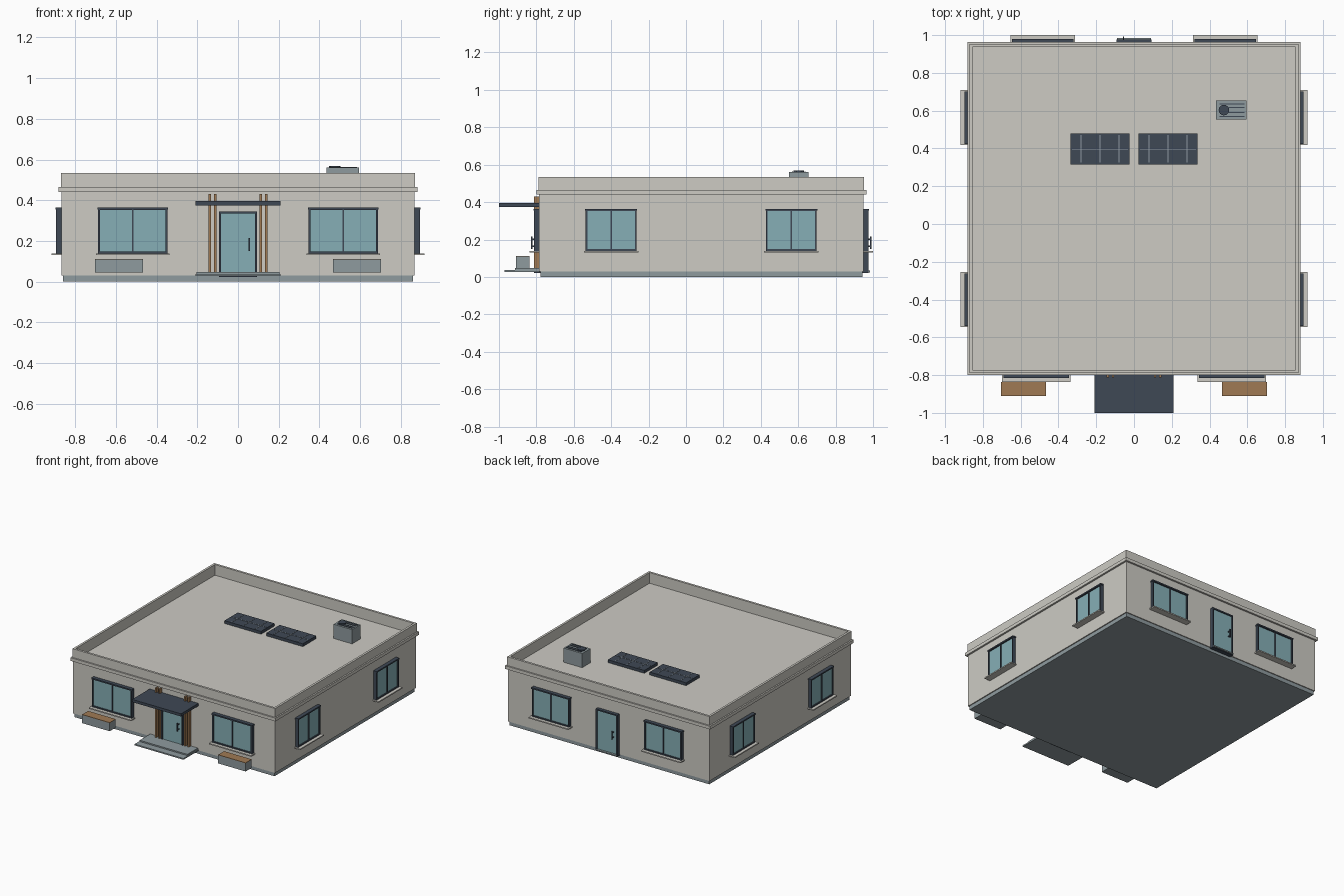
import bpy, bmesh, math
from mathutils import Matrix

if "Cube" in bpy.data.objects:
    bpy.data.objects.remove(bpy.data.objects["Cube"])


def material(name, r, g, b):
    m = bpy.data.materials.new(name)
    lin = [(c / 255 / 12.92) if c < 10 else ((c / 255 + 0.055) / 1.055) ** 2.4 for c in (r, g, b)]
    m.diffuse_color = (*lin, 1)
    m.use_nodes = True
    m.node_tree.nodes["Principled BSDF"].inputs["Base Color"].default_value = m.diffuse_color
    return m


PLASTER = material("plaster", 205, 203, 196)
NAVY = material("dark_navy", 62, 72, 85)
GLASS = material("glass", 134, 175, 182)
GREY = material("blue_grey", 143, 155, 159)
WOOD = material("wood", 160, 122, 84)
LINE = material("panel_line", 150, 160, 168)
I = Matrix.Identity(4)


def boxes(name, mat, items, M=I):
    """One object from boxes given as (x0, x1, y0, y1, z0, z1)."""
    bm = bmesh.new()
    for x0, x1, y0, y1, z0, z1 in items:
        T = Matrix.Translation(((x0 + x1) / 2, (y0 + y1) / 2, (z0 + z1) / 2))
        S = Matrix.Diagonal((x1 - x0, y1 - y0, z1 - z0, 1))
        bmesh.ops.create_cube(bm, size=1, matrix=M @ T @ S)
    me = bpy.data.meshes.new(name)
    bm.to_mesh(me)
    bm.free()
    me.materials.append(mat)
    ob = bpy.data.objects.new(name, me)
    bpy.context.collection.objects.link(ob)
    return ob


def rim(x0, x1, y0, y1, z0, z1, t):
    """Four boxes forming a horizontal rectangular ring."""
    return [(x0, x1, y0, y0 + t, z0, z1), (x0, x1, y1 - t, y1, z0, z1),
            (x0, x0 + t, y0 + t, y1 - t, z0, z1), (x1 - t, x1, y0 + t, y1 - t, z0, z1)]


def frame(x0, x1, z0, z1, t, out):
    """Four boxes forming an upright frame that stands out from a wall at y = 0."""
    return [(x0, x0 + t, -out, 0.01, z0, z1), (x1 - t, x1, -out, 0.01, z0, z1),
            (x0 + t, x1 - t, -out, 0.01, z0, z0 + t), (x0 + t, x1 - t, -out, 0.01, z1 - t, z1)]


# Building shell
W, Y0, Y1 = 0.868, -0.786, 0.95
ROOF = 0.45
boxes("plinth", GREY, [(-0.86, 0.86, Y0 + 0.007, Y1 - 0.007, 0, 0.03)])
boxes("walls_and_roof", PLASTER, [(-W, W, Y0, Y1, 0.03, ROOF)])
boxes("parapet", PLASTER, rim(-W - 0.003, W + 0.003, Y0 - 0.003, Y1 + 0.003, 0.445, 0.533, 0.017))
boxes("cornice", PLASTER, rim(-0.882, 0.882, Y0 - 0.014, Y1 + 0.014, 0.44, 0.465, 0.02))

# Wall frames: local x runs along the wall, local -y points outward
MID = (Y0 + Y1) / 2


def side(x, y, deg):
    return Matrix.Translation((x, y, 0)) @ Matrix.Rotation(math.radians(deg), 4, 'Z')


FRONT, BACK = side(0, Y0, 0), side(0, Y1, 180)
RIGHT, LEFT = side(W, 0, 90), side(-W, 0, -90)


def window(name, M, c, w):
    a, b, z0, z1 = c - w / 2, c + w / 2, 0.138, 0.362
    boxes(name + "_frame", NAVY, frame(a, b, z0, z1, 0.01, 0.026)
          + [(c - 0.004, c + 0.004, -0.024, 0, z0 + 0.01, z1 - 0.01),
             (a - 0.003, b + 0.003, -0.029, 0.005, z1 - 0.008, z1 + 0.002)], M)
    boxes(name + "_glass", GLASS, [(a + 0.008, b - 0.008, -0.018, 0.005, z0 + 0.008, z1 - 0.008)], M)
    boxes(name + "_sill", PLASTER, [(a - 0.01, b + 0.01, -0.05, 0.005, 0.13, 0.139)], M)


def door(name, M):
    boxes(name + "_frame", NAVY, frame(-0.093, 0.093, 0.022, 0.345, 0.01, 0.026), M)
    boxes(name + "_leaf", GLASS, [(-0.085, 0.085, -0.018, 0.005, 0.03, 0.337)], M)
    boxes(name + "_handle", NAVY, [(0.052, 0.058, -0.042, -0.034, 0.15, 0.215),
                                   (0.052, 0.058, -0.036, -0.015, 0.16, 0.167),
                                   (0.052, 0.058, -0.036, -0.015, 0.198, 0.205)], M)


for s, tag in ((-1, "left"), (1, "right")):
    window("front_window_" + tag, FRONT, s * 0.517, 0.342)
    window("back_window_" + tag, BACK, s * 0.483, 0.32)
for M, s, tag in ((RIGHT, 1, "right"), (LEFT, -1, "left")):
    window(tag + "_front_window", M, s * -0.4, 0.272)
    window(tag + "_back_window", M, s * 0.563, 0.272)
door("front_door", FRONT)
door("back_door", BACK)
boxes("back_threshold", GREY, [(-0.09, 0.09, -0.035, 0, 0.025, 0.034)], BACK)

# Entrance canopy, timber slats and steps
boxes("canopy", NAVY, [(-0.21, 0.21, -1.0, Y0, 0.375, 0.396)])
slats = []
for s in (-1, 1):
    for c in (0.111, 0.139):
        slats.append((s * c - 0.006, s * c + 0.006, Y0 - 0.026, Y0 + 0.005, 0.045, 0.43))
boxes("entrance_slats", WOOD, slats)
boxes("entrance_steps", GREY, [(-0.21, 0.21, -0.97, Y0 + 0.005, 0.027, 0.037),
                               (-0.205, 0.205, -0.915, Y0 + 0.005, 0.037, 0.047)])

# Planters with timber tops
for s, tag in ((-1, "left"), (1, "right")):
    a, b = s * 0.585 - 0.118, s * 0.585 + 0.118
    boxes("planter_" + tag, GREY, [(a, b, -0.91, -0.837, 0.045, 0.108)])
    boxes("planter_top_" + tag, WOOD, [(a, b, -0.91, -0.837, 0.108, 0.112)])

# Solar panels with cell lines
for s, tag in ((-1, "left"), (1, "right")):
    a, b = s * 0.18 - 0.157, s * 0.18 + 0.157
    boxes("solar_panel_" + tag, NAVY, [(a, b, 0.315, 0.48, ROOF, ROOF + 0.022)])
    z = ROOF + 0.022
    lines = [(a + 0.008, b - 0.008, 0.391, 0.394, z, z + 0.002)]
    for k in (-0.1, 0, 0.1):
        c = s * 0.18 + k
        lines.append((c - 0.002, c + 0.002, 0.325, 0.47, z, z + 0.002))
    boxes("solar_lines_" + tag, LINE, lines)

# Rooftop cooling unit with fan and vent slats
boxes("cooling_unit", GREY, [(0.435, 0.595, 0.552, 0.654, ROOF, 0.56)])
boxes("cooling_vents", NAVY, [(0.453, 0.585, y - 0.003, y + 0.003, 0.56, 0.564)
                              for y in (0.57, 0.59, 0.616, 0.636)])
bpy.ops.mesh.primitive_cylinder_add(vertices=16, radius=0.028, depth=0.009, location=(0.476, 0.603, 0.5635))
fan = bpy.context.object
fan.name = "cooling_fan"
fan.data.materials.append(NAVY)
